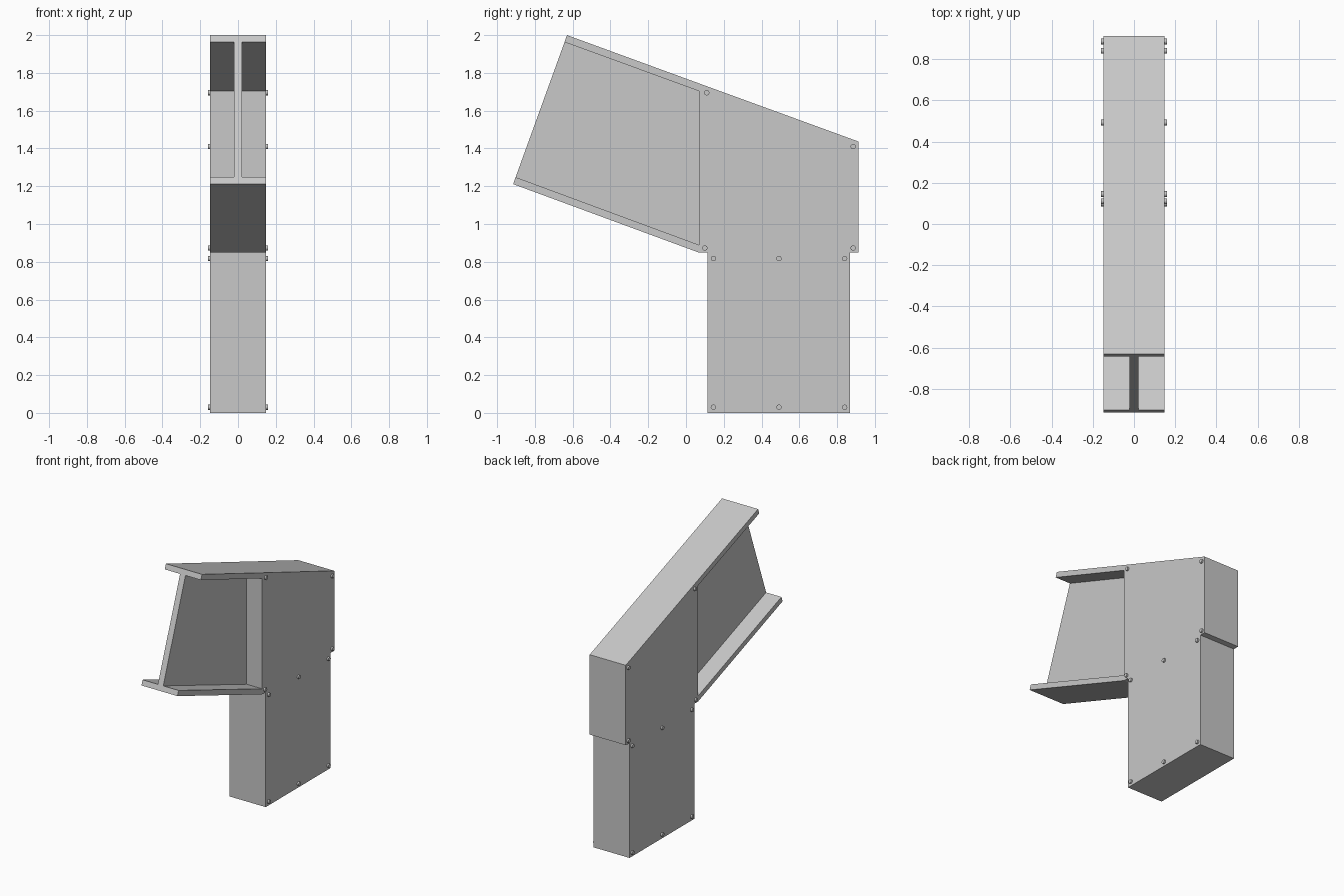
import bpy
import bmesh
from math import pi
from mathutils import Matrix, Vector

cube = bpy.data.objects.get("Cube")
if cube:
    bpy.data.objects.remove(cube, do_unlink=True)

steel = bpy.data.materials.new("grey steel")
steel.use_nodes = True
grey = (0.58, 0.58, 0.58, 1)
steel.diffuse_color = grey
steel.node_tree.nodes["Principled BSDF"].inputs["Base Color"].default_value = grey

HALF = 0.147   # half width of the column and flanges
WEB = 0.022    # half thickness of the beam web


def finish(name, bm):
    bmesh.ops.recalc_face_normals(bm, faces=bm.faces)
    mesh = bpy.data.meshes.new(name)
    bm.to_mesh(mesh)
    bm.free()
    mesh.materials.append(steel)
    obj = bpy.data.objects.new(name, mesh)
    bpy.context.collection.objects.link(obj)
    return obj


def slab(name, profile, half):
    """Extrude a side profile of (y, z) points across the width."""
    bm = bmesh.new()
    face = bm.faces.new([bm.verts.new((-half, y, z)) for y, z in profile])
    side = bmesh.ops.extrude_face_region(bm, geom=[face])
    verts = [v for v in side["geom"] if isinstance(v, bmesh.types.BMVert)]
    bmesh.ops.translate(bm, vec=(2 * half, 0, 0), verts=verts)
    return finish(name, bm)


# Column post and the sloped casing on top of it
slab("post", [(0.113, 0), (0.868, 0), (0.868, 0.85), (0.113, 0.85)], HALF)
slab("head_casing", [(0.07, 0.848), (0.912, 0.848), (0.912, 1.437), (0.07, 1.744)], HALF)

# Sloping I-beam: two flanges and a web
slab("top_flange", [(-0.63, 2.0), (-0.643, 1.963), (0.07, 1.703), (0.07, 1.744)], HALF)
slab("bottom_flange", [(-0.902, 1.248), (-0.915, 1.211), (0.07, 0.848), (0.07, 0.889)], HALF)
slab("web", [(-0.643, 1.963), (-0.902, 1.248), (0.07, 0.889), (0.07, 1.703)], WEB)

# Bolt heads on both side faces
spots = [(0.11, 1.695), (0.885, 1.41), (0.10, 0.873), (0.885, 0.873)]
spots += [(y, z) for y in (0.145, 0.492, 0.84) for z in (0.03, 0.817)]
bm = bmesh.new()
turn = Matrix.Rotation(pi / 2, 4, "Y")
for side in (-1, 1):
    for y, z in spots:
        place = Matrix.Translation(Vector((side * (HALF + 0.003), y, z)))
        bmesh.ops.create_cone(bm, cap_ends=True, segments=16, radius1=0.014,
                              radius2=0.014, depth=0.018, matrix=place @ turn)
bolts = finish("bolt_heads", bm)
bpy.context.view_layer.objects.active = bolts
bolts.select_set(True)
bpy.ops.object.shade_smooth_by_angle()
